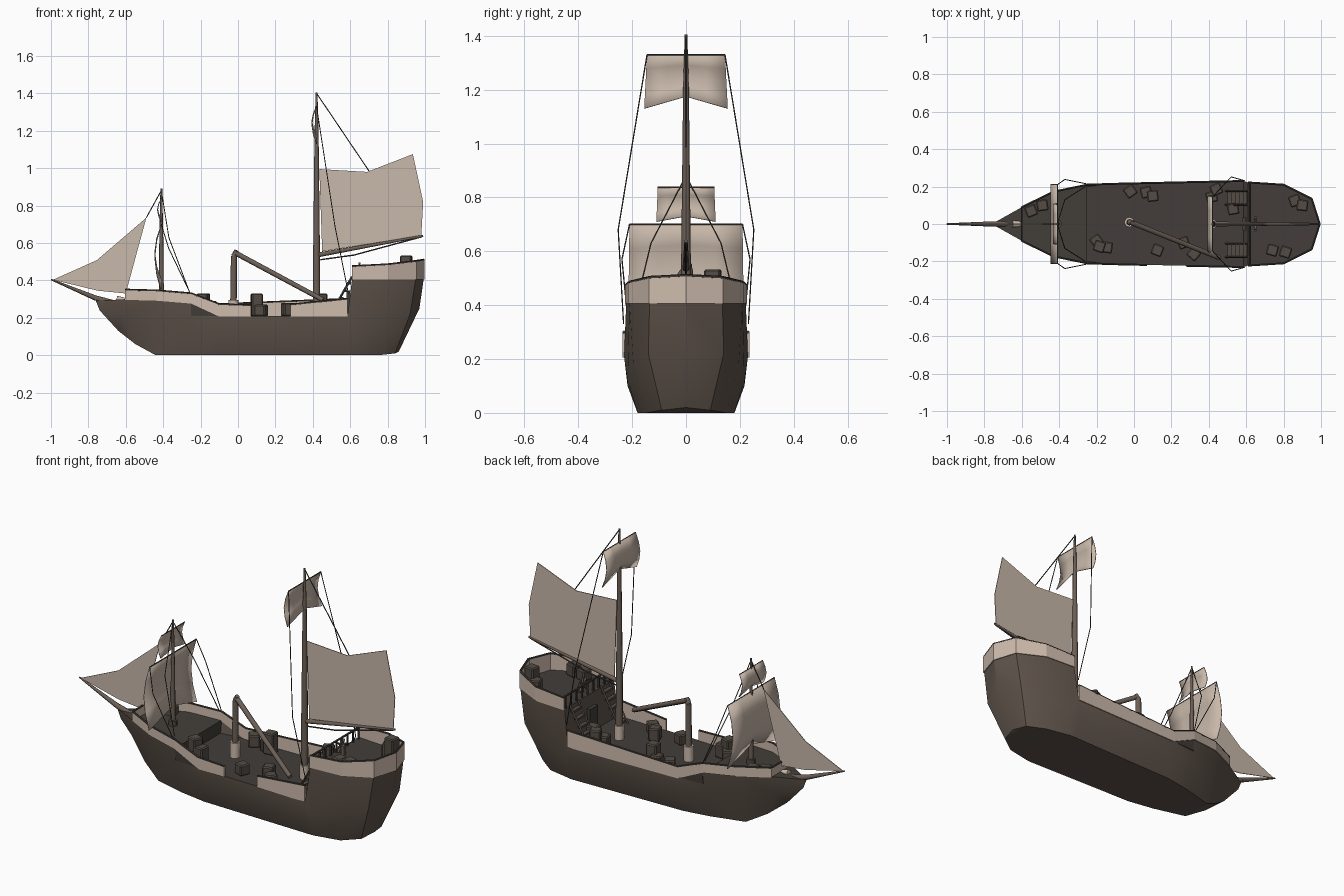
import bpy, bmesh, math, random
from mathutils import Vector, Matrix

if "Cube" in bpy.data.objects:
    bpy.data.objects.remove(bpy.data.objects["Cube"])

random.seed(4)


def material(name, rgb):
    m = bpy.data.materials.new(name)
    m.diffuse_color = (*rgb, 1)
    m.use_nodes = True
    m.node_tree.nodes["Principled BSDF"].inputs["Base Color"].default_value = m.diffuse_color
    return m


HULL = material("hull_brown", (0.115, 0.088, 0.070))
DECK = material("deck_dark", (0.056, 0.048, 0.041))
PALE = material("pale_wood", (0.62, 0.50, 0.42))
CANVAS = material("sail_canvas", (0.58, 0.48, 0.40))
SPAR = material("spar_wood", (0.15, 0.115, 0.092))
ROPE = material("rope_dark", (0.07, 0.058, 0.048))
CRATE = material("crate_wood", (0.09, 0.073, 0.06))


def finish(name, bm, mats, smooth=None, thick=0):
    me = bpy.data.meshes.new(name)
    bm.to_mesh(me)
    bm.free()
    ob = bpy.data.objects.new(name, me)
    bpy.context.collection.objects.link(ob)
    for m in mats:
        me.materials.append(m)
    if smooth:
        me.polygons.foreach_set("use_smooth", [True] * len(me.polygons))
        me.set_sharp_from_angle(angle=math.radians(smooth))
    if thick:
        mod = ob.modifiers.new("thickness", 'SOLIDIFY')
        mod.thickness = thick
        mod.offset = 0
    return ob


def tube(name, pts, radii, mat, sides=8):
    """Tapered rods joined along a path."""
    bm = bmesh.new()
    pts = [Vector(p) for p in pts]
    if not isinstance(radii, (list, tuple)):
        radii = [radii] * len(pts)
    for a, b, ra, rb in zip(pts, pts[1:], radii, radii[1:]):
        d = b - a
        mtx = Matrix.Translation((a + b) / 2) @ d.to_track_quat('Z', 'Y').to_matrix().to_4x4()
        bmesh.ops.create_cone(bm, cap_ends=True, segments=sides, radius1=ra, radius2=rb,
                              depth=d.length, matrix=mtx)
    return finish(name, bm, [mat], smooth=50)


def box(bm, loc, size, yaw=0):
    bmesh.ops.create_cube(bm, size=1, matrix=Matrix.Translation(loc)
                          @ Matrix.Rotation(yaw, 4, 'Z') @ Matrix.Diagonal((*size, 1)))


# Hull stations, bow to stern: bottom, chine and deck edge
ST = [((-.64, 0, .13), (-.74, 0, .24), (-.76, 0, .29)),
      ((-.55, .05, .06), (-.62, .07, .20), (-.60, .09, .30)),
      ((-.44, .09, 0), (-.45, .14, .20), (-.43, .173, .295)),
      ((-.25, .14, 0), (-.25, .19, .14), (-.25, .21, .28)),
      ((-.10, .165, 0), (-.10, .208, .10), (-.10, .215, .21)),
      ((.57, .18, 0), (.57, .217, .10), (.585, .23, .21)),
      ((.60, .18, 0), (.62, .217, .12), (.61, .222, .41)),
      ((.75, .15, 0), (.80, .195, .17), (.80, .21, .41)),
      ((.84, .09, .01), (.92, .14, .22), (.95, .135, .41)),
      ((.86, 0, .02), (.97, 0, .25), (.993, 0, .41))]

bm = bmesh.new()


def side(p, s):
    return bm.verts.new((p[0], p[1] * s, p[2]))


V = {(i, r, s): side(ST[i][r], s) for i in range(10) for r in range(3) for s in (1, -1)}
low = {s: side((-.25, .205, .21), s) for s in (1, -1)}
for i in range(9):
    for s in (1, -1):
        for r in (0, 1):
            bm.faces.new((V[i, r, s], V[i + 1, r, s], V[i + 1, r + 1, s], V[i, r + 1, s]))
    bm.faces.new((V[i, 0, 1], V[i + 1, 0, 1], V[i + 1, 0, -1], V[i, 0, -1]))
    if i != 3:
        f = bm.faces.new((V[i, 2, 1], V[i + 1, 2, 1], V[i + 1, 2, -1], V[i, 2, -1]))
        f.material_index = 0 if i == 5 else 1
# step down from the fore deck to the main deck
for loop in ((V[3, 2, 1], low[1], low[-1], V[3, 2, -1]),
             (low[1], V[4, 2, 1], V[4, 2, -1], low[-1]),
             (V[3, 2, 1], low[1], V[4, 2, 1]), (V[3, 2, -1], low[-1], V[4, 2, -1])):
    bm.faces.new(loop).material_index = 1
bmesh.ops.remove_doubles(bm, verts=bm.verts, dist=1e-4)
bmesh.ops.recalc_face_normals(bm, faces=bm.faces)
finish("hull", bm, [HULL, DECK], smooth=28)


# Bulwarks: pale strips along the deck edge with a dark cap rail
def bulwark(name, pts):
    b = bmesh.new()
    rows = [(b.verts.new((x, y, z)), b.verts.new((x, y, t))) for x, y, z, t in pts]
    for p, q in zip(rows, rows[1:]):
        b.faces.new((p[0], q[0], q[1], p[1]))
    finish(name, b, [PALE], thick=.01)
    tube(name + "_cap", [(x, y, t) for x, y, z, t in pts], .006, DECK, 6)


TOPS = {1: .35, 2: .345, 3: .33, 4: .272, 5: .30, 6: .475, 7: .485, 8: .503, 9: .51}


def edge(i, s):
    x, y, z = ST[i][2]
    return (x, y * s, z - .004, TOPS[i])


bulwark("main_bulwark", [edge(i, 1) for i in (5, 4, 3, 2, 1)] + [edge(i, -1) for i in (1, 2, 3, 4)]
        + [(.07, -.219, .206, .266)])
bulwark("gangway_bulwark", [(.28, -.2235, .206, .27), edge(5, -1)])
bulwark("stern_bulwark", [edge(i, 1) for i in (6, 7, 8, 9)] + [edge(i, -1) for i in (8, 7, 6)])

# Stern deck front rail, ladders and door
tube("stern_deck_rail", [(.62, -.22, .475), (.62, .22, .475)], .006, DECK, 6)
bm = bmesh.new()
for k in range(-4, 5):
    box(bm, (.62, k * .05, .44), (.008, .008, .07))
box(bm, (.59, 0, .28), (.02, .07, .13))
finish("rail_posts_and_door", bm, [DECK])
bm = bmesh.new()
for s in (1, -1):
    for k in range(5):
        box(bm, (.51 + k * .021, .14 * s, .225 + k * .04), (.022, .07, .012))
finish("ladder_steps", bm, [CRATE])
for s in (1, -1):
    for dy in (-.037, .037):
        tube("ladder_side", [(.49, .14 * s + dy, .21), (.61, .14 * s + dy, .42)], .006, CRATE, 4)

# Steering wheel
bm = bmesh.new()
for k in range(4):
    bmesh.ops.create_cube(bm, size=1, matrix=Matrix.Translation((.65, 0, .455))
                          @ Matrix.Rotation(k * math.pi / 4, 4, 'X') @ Matrix.Diagonal((.01, .007, .08, 1)))
box(bm, (.665, 0, .435), (.02, .02, .05))
finish("steering_wheel", bm, [SPAR])

# Masts, crane and spars
tube("main_mast", [(.42, 0, .2), (.42, 0, .56), (.42, 0, 1.18), (.42, 0, 1.405)], [.02, .018, .011, .005], SPAR)
tube("main_mast_collar", [(.42, 0, .2), (.42, 0, .29)], .026, PALE)
tube("fore_mast", [(-.41, 0, .28), (-.41, 0, .6), (-.41, 0, .89)], [.014, .011, .005], SPAR)
tube("fore_mast_collar", [(-.41, 0, .28), (-.41, 0, .32)], .024, CRATE)
tube("crane_post", [(-.025, .01, .2), (-.022, .01, .53), (-.008, .005, .56)], [.018, .016, .012], SPAR)
tube("crane_collar", [(-.025, .01, .2), (-.025, .01, .295)], .027, PALE)
tube("crane_boom", [(-.02, .01, .55), (.455, -.18, .295)], [.014, .013], SPAR)
tube("bowsprit", [(-.62, 0, .265), (-.76, 0, .305), (-1, 0, .405)], [.018, .014, .004], SPAR)
tube("bowsprit_collar", [(-.61, 0, .29), (-.65, 0, .30)], .018, PALE)
tube("sail_boom", [(.42, 0, .535), (.99, 0, .638)], [.013, .006], SPAR)


# Square sails: bellied sheets with an arched foot
def square_sail(name, x, zt, zb, wt, wb, belly, arch):
    b = bmesh.new()
    n = 4
    g = [[b.verts.new((x - belly * math.sin(math.pi * v / n),
                       (wt + (wb - wt) * v / n) * (2 * u / n - 1),
                       zt + (zb + arch * (1 - abs(2 * u / n - 1)) - zt) * v / n))
          for u in range(n + 1)] for v in range(n + 1)]
    for v in range(n):
        for u in range(n):
            b.faces.new((g[v][u], g[v][u + 1], g[v + 1][u + 1], g[v + 1][u]))
    finish(name, b, [CANVAS], smooth=40, thick=.004)
    tube(name + "_yard", [(x, -wt, zt), (x, wt, zt)], .003, ROPE, 5)


square_sail("main_topsail", .42, 1.33, 1.13, .145, .155, .025, .045)
square_sail("fore_topsail", -.41, .837, .71, .105, .11, .02, .02)
square_sail("fore_course", -.41, .70, .34, .21, .215, .035, .06)


# Fore-and-aft sails: flat sheets on the centreline
def flat_sail(name, pts):
    b = bmesh.new()
    b.faces.new([b.verts.new((x, 0, z)) for x, z in pts])
    bmesh.ops.triangulate(b, faces=b.faces)
    finish(name, b, [CANVAS], thick=.004)


flat_sail("main_gaff_sail", [(.435, .995), (.69, .98), (.935, 1.075), (.99, .82), (.98, .64), (.45, .555)])
flat_sail("jib_sail", [(-.99, .403), (-.755, .508), (-.49, .735), (-.54, .57), (-.60, .33), (-.75, .345)])

# Rigging
tube("main_stay", [(.42, 0, 1.4), (.70, 0, .985)], .003, ROPE, 5)
tube("jib_stay", [(-.49, 0, .735), (-.41, 0, .88)], .003, ROPE, 5)
tube("boom_sheet", [(.98, 0, .632), (.62, 0, .535), (.44, 0, .51)], .004, ROPE, 5)
for s in (1, -1):
    tube("main_brace", [(.42, .145 * s, 1.33), (.52, .252 * s, .68), (.59, .232 * s, .33)], .0025, ROPE, 5)
    tube("fore_brace", [(-.41, .21 * s, .70), (-.37, .238 * s, .57), (-.255, .215 * s, .33)], .0025, ROPE, 5)
    tube("fore_shroud", [(-.41, 0, .88), (-.37, .13 * s, .63), (-.26, .20 * s, .34)], .0025, ROPE, 5)

# Cargo: (x, y, deck height, cargo height)
bm = bmesh.new()
for x, y, z, h in ((-.55, .07, .29, .05), (-.49, .10, .29, .05), (-.02, .175, .21, .07), (.065, .17, .21, .07),
                   (.10, .15, .21, .12), (-.20, -.09, .21, .07), (-.145, -.125, .21, .08), (-.185, -.12, .21, .12),
                   (.125, -.14, .21, .06), (.265, -.10, .21, .07), (.32, -.16, .21, .06), (.44, .185, .21, .12),
                   (.415, .145, .21, .08), (.53, .08, .21, .08), (.86, .125, .41, .07), (.90, .10, .41, .123),
                   (.74, -.14, .41, .06), (.81, -.15, .41, .07)):
    box(bm, (x, y, z + h / 2), (.06, .06, h), random.uniform(0, 1.57))
bmesh.ops.bevel(bm, geom=bm.edges[:], offset=.006, segments=1, affect='EDGES')
finish("cargo_crates", bm, [CRATE])
